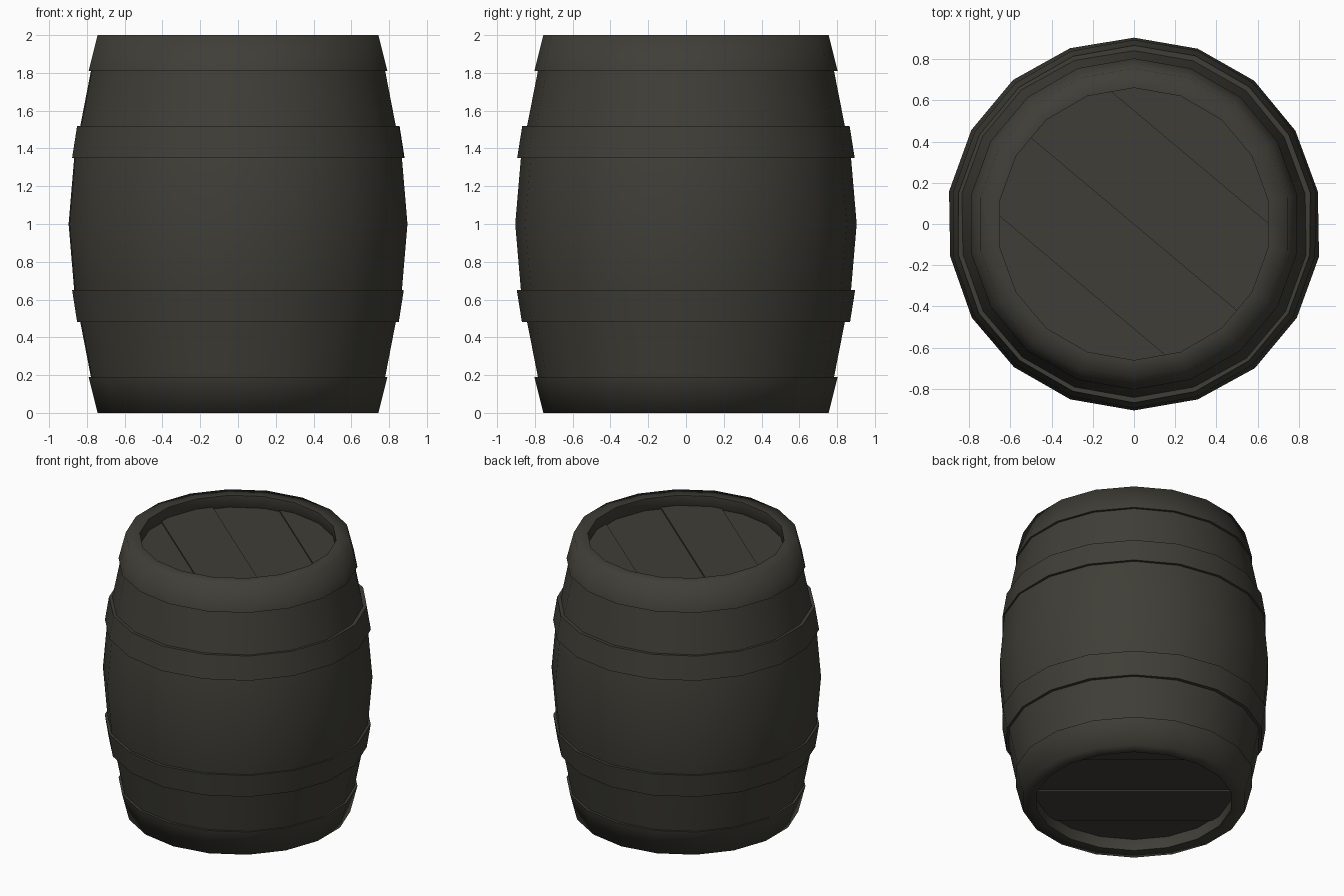
import bpy, bmesh, math, random
from mathutils import Vector

if "Cube" in bpy.data.objects:
    bpy.data.objects.remove(bpy.data.objects["Cube"])

random.seed(4)
SIDES = 18
wood = bpy.data.materials.new("dark weathered olive wood")
wood.diffuse_color = (0.050, 0.048, 0.038, 1)
wood.use_nodes = True
wood.node_tree.nodes["Principled BSDF"].inputs["Base Color"].default_value = wood.diffuse_color


def finish(name, bm, angle):
    bmesh.ops.recalc_face_normals(bm, faces=bm.faces[:])
    mesh = bpy.data.meshes.new(name)
    bm.to_mesh(mesh)
    bm.free()
    mesh.materials.append(wood)
    ob = bpy.data.objects.new(name, mesh)
    bpy.context.collection.objects.link(ob)
    bpy.ops.object.select_all(action='DESELECT')
    ob.select_set(True)
    bpy.context.view_layer.objects.active = ob
    bpy.ops.object.shade_smooth_by_angle(angle=math.radians(angle))
    return ob


def lathe(name, profile, jitter=0.0, closed=True, angle=79):
    """Revolve (radius, z) points around z, with a corner on the y axis."""
    bm = bmesh.new()
    rings = []
    for i in range(SIDES):
        a = math.radians(10 + 360 / SIDES * i)
        d = random.uniform(-jitter, jitter)
        rings.append([bm.verts.new(((r + d) * math.cos(a), (r + d) * math.sin(a), z))
                      for r, z in profile])
    n = len(profile)
    for i in range(SIDES):
        a, b = rings[i], rings[(i + 1) % SIDES]
        for j in range(n if closed else n - 1):
            k = (j + 1) % n
            bm.faces.new((a[j], b[j], b[k], a[k]))
    return finish(name, bm, angle)


# Bulging stave wall, slightly uneven from stave to stave
half = [(0.78, 1.85), (0.79, 1.80), (0.845, 1.52), (0.878, 1.35)]
wall = half + [(0.908, 1.0)] + [(r, 2 - z) for r, z in reversed(half)]
lathe("stave_wall", wall, jitter=0.005, closed=False, angle=40)

# Hoops, rims and heads, repeated at both ends
end_rim = [(0.76, 1.81), (0.803, 1.81), (0.755, 2.0), (0.66, 2.0), (0.66, 1.88)]
belly_hoop = [(0.82, 1.52), (0.866, 1.52), (0.893, 1.35), (0.85, 1.35)]
direction = math.radians(-40)
across = Vector((-math.sin(direction), math.cos(direction), 0))
cuts = [-0.8, -0.39, 0.0, 0.42, 0.8]
heights = [1.915, 1.925, 1.912, 1.922]

for end, flip in (("top", False), ("bottom", True)):
    def at_end(p):
        return [(r, 2 - z if flip else z) for r, z in p]
    lathe(end + "_rim", at_end(end_rim))
    lathe(end + "_belly_hoop", at_end(belly_hoop), jitter=0.003)

    # Recessed head: a disc sliced into four planks of uneven height
    for i, z in enumerate(heights):
        bm = bmesh.new()
        corners = []
        for k in range(SIDES):
            a = math.radians(10 + 20 * k)
            corners.append(bm.verts.new((0.67 * math.cos(a), 0.67 * math.sin(a), 0)))
        bm.faces.new(corners)
        for off, sign in ((cuts[i], -1), (cuts[i + 1], 1)):
            bmesh.ops.bisect_plane(bm, geom=bm.verts[:] + bm.edges[:] + bm.faces[:],
                                   plane_co=across * off, plane_no=across * sign,
                                   clear_outer=True)
        ext = bmesh.ops.extrude_face_region(bm, geom=bm.faces[:])
        new = {v for v in ext["geom"] if isinstance(v, bmesh.types.BMVert)}
        for v in bm.verts:
            level = z if v in new else 1.89
            v.co.z = 2 - level if flip else level
        finish(f"{end}_head_plank_{i + 1}", bm, 30)
